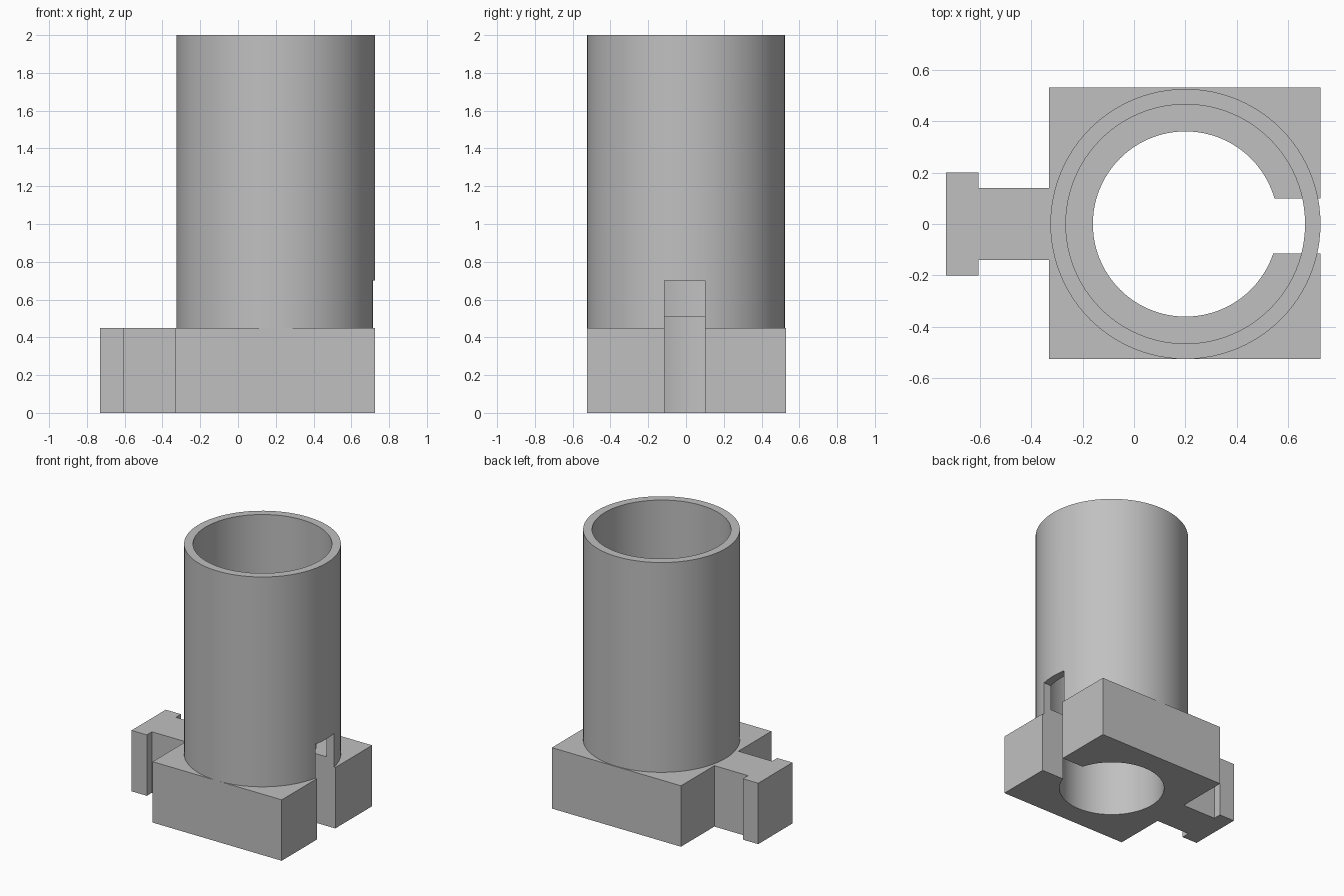
import bpy
import bmesh

cube = bpy.data.objects.get("Cube")
if cube:
    bpy.data.objects.remove(cube, do_unlink=True)

AXIS_X = 0.2
BASE_TOP = 0.45

grey = bpy.data.materials.new("plain grey")
grey.use_nodes = True
colour = (0.53, 0.53, 0.53, 1)
grey.diffuse_color = colour
grey.node_tree.nodes["Principled BSDF"].inputs["Base Color"].default_value = colour


def prism(name, outline, z0, z1):
    """Extrude a flat outline from z0 up to z1."""
    bm = bmesh.new()
    face = bm.faces.new([bm.verts.new((x, y, z0)) for x, y in outline])
    top = bmesh.ops.extrude_face_region(bm, geom=[face])["geom"]
    verts = [v for v in top if isinstance(v, bmesh.types.BMVert)]
    bmesh.ops.translate(bm, verts=verts, vec=(0, 0, z1 - z0))
    bmesh.ops.recalc_face_normals(bm, faces=bm.faces)
    mesh = bpy.data.meshes.new(name)
    bm.to_mesh(mesh)
    bm.free()
    obj = bpy.data.objects.new(name, mesh)
    bpy.context.collection.objects.link(obj)
    mesh.materials.append(grey)
    return obj


def cylinder(name, radius, z0, z1):
    bpy.ops.mesh.primitive_cylinder_add(
        vertices=96, radius=radius, depth=z1 - z0,
        location=(AXIS_X, 0, (z0 + z1) / 2))
    obj = bpy.context.object
    obj.name = name
    obj.data.materials.append(grey)
    return obj


def combine(target, other, operation):
    """Apply a boolean and discard the helper."""
    mod = target.modifiers.new(operation, 'BOOLEAN')
    mod.operation = operation
    mod.solver = 'EXACT'
    mod.object = other
    bpy.context.view_layer.objects.active = target
    bpy.ops.object.modifier_apply(modifier=mod.name)
    bpy.data.objects.remove(other, do_unlink=True)


# Square base with a T-shaped locating tab
left, right, front, back = -0.33, 0.725, -0.525, 0.53
tab = [(left, 0.14), (-0.605, 0.14), (-0.605, 0.2), (-0.73, 0.2)]
outline = [(left, front), (right, front), (right, back), (left, back)]
outline += tab + [(x, -y) for x, y in reversed(tab)]
holder = prism("tube_and_base", outline, 0, BASE_TOP)

# Tube, with a narrow bore below and a wider one above
combine(holder, cylinder("tube", 0.525, 0.2, 2), 'UNION')
combine(holder, cylinder("lower_bore", 0.36, -0.1, 0.7), 'DIFFERENCE')
combine(holder, cylinder("upper_bore", 0.465, 0.51, 2.1), 'DIFFERENCE')

# Slot through the left wall
slot = [(0.3, -0.115), (0.9, -0.115), (0.9, 0.1), (0.3, 0.1)]
combine(holder, prism("slot", slot, -0.1, 0.7), 'DIFFERENCE')

bpy.ops.object.select_all(action='DESELECT')
holder.select_set(True)
bpy.context.view_layer.objects.active = holder
bpy.ops.object.shade_smooth_by_angle(angle=0.5)
